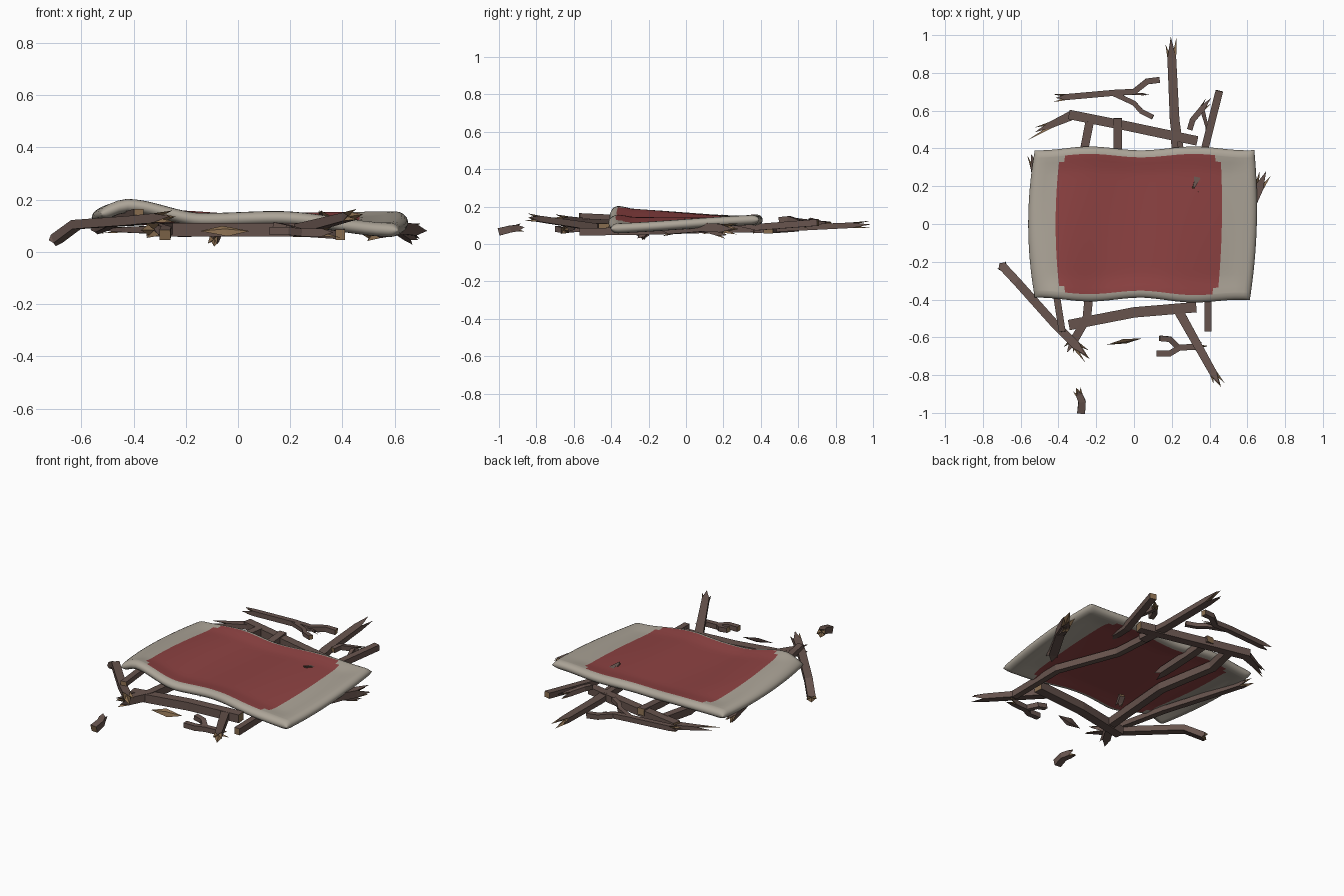
import bpy, bmesh, math, random
from mathutils import Vector

if "Cube" in bpy.data.objects:
    bpy.data.objects.remove(bpy.data.objects["Cube"])

random.seed(4)


def mat(name, col):
    m = bpy.data.materials.new(name)
    m.diffuse_color = (*col, 1)
    m.use_nodes = True
    m.node_tree.nodes["Principled BSDF"].inputs["Base Color"].default_value = m.diffuse_color
    return m


BEIGE = mat("beige cloth", (0.41, 0.37, 0.31))
RED = mat("red cloth", (0.27, 0.055, 0.055))
BARK = mat("brown bark", (0.135, 0.088, 0.075))
WOOD = mat("tan broken wood", (0.25, 0.155, 0.08))


def make(name, bm, mats):
    bmesh.ops.recalc_face_normals(bm, faces=bm.faces)
    me = bpy.data.meshes.new(name)
    bm.to_mesh(me)
    bm.free()
    for m in mats:
        me.materials.append(m)
    ob = bpy.data.objects.new(name, me)
    bpy.context.collection.objects.link(ob)
    return ob


def smooth(t):
    t = min(max(t, 0), 1)
    return t * t * (3 - 2 * t)


def curve(pts, x):
    """Smooth interpolation through (x, value) pairs."""
    for (a, p), (b, q) in zip(pts, pts[1:]):
        if x <= b:
            return p + (q - p) * smooth((x - a) / (b - a))
    return pts[-1][1]


# ---- Cushion: draped padded sheet, thick rolled rim, red panel on both faces
FRONT = [(-.57, .145), (-.45, .178), (-.14, .122), (.15, .13), (.64, .082)]
BACK = [(-.57, .12), (-.25, .132), (0, .12), (.25, .125), (.65, .13)]
HX, HY, CX = .605, .40, .045
RX0, RX1, RY = -.415, .465, .362


def lines(lo, hi, r0, r1, n):
    rim = [0, .004, .012, .024, .04]
    out = [lo + d for d in rim] + [hi - d for d in rim]
    for a, b, k in ((lo + .04, r0, 3), (r0, r1, n), (r1, hi - .04, 3)):
        if b - a > .002:
            k = max(1, k if b - a > .06 else 1)
            out += [a + (b - a) * i / k for i in range(k + 1)]
    out.sort()
    return [v for i, v in enumerate(out) if i == 0 or v - out[i - 1] > .0015]


xs = lines(CX - HX, CX + HX, RX0, RX1, 30)
ys = lines(-HY, HY, -RY, RY, 22)


def cloth_point(x, y, side):
    d = [min(1, e / .04) for e in (HX - abs(x - CX), HY - abs(y))]
    t = .027
    for e in d:
        t *= math.sqrt(max(0, 1 - (1 - e) ** 2))
    inset = min(HX - abs(x - CX), HY - abs(y))
    t *= 1 - .45 * smooth((inset - .03) / .1)
    k = smooth((y + HY) / (2 * HY)) * .4 + (y + HY) / (2 * HY) * .6
    z = curve(FRONT, x) * (1 - k) + curve(BACK, x) * k
    v, u = y / HY, (x - CX) / HX
    px = x + (.035 * v * v * (-min(u, 0)) - .025 * v * v * max(u, 0)) + .012 * v * max(u, 0)
    py = y + v * .01 * math.cos(11 * (x + .25)) - .012 * max(u, 0) * (1 - v) / 2
    return Vector((px, py, z + side * t))


bm = bmesh.new()
grid = {}
for side in (1, -1):
    for i, x in enumerate(xs):
        for j, y in enumerate(ys):
            rim = i in (0, len(xs) - 1) or j in (0, len(ys) - 1)
            if rim and side == -1:
                grid[side, i, j] = grid[1, i, j]
            else:
                grid[side, i, j] = bm.verts.new(cloth_point(x, y, side))
for side in (1, -1):
    for i in range(len(xs) - 1):
        for j in range(len(ys) - 1):
            q = [grid[side, a, b] for a, b in ((i, j), (i + 1, j), (i + 1, j + 1), (i, j + 1))]
            if bm.faces.get(q):
                continue
            f = bm.faces.new(q)
            x, y = (xs[i] + xs[i + 1]) / 2, (ys[j] + ys[j + 1]) / 2
            gx, gy = min(x - RX0, RX1 - x), RY - abs(y)
            f.material_index = int(gx > 0 and gy > 0 and gx + gy > .04)
            f.smooth = True
make("cushion", bm, [BEIGE, RED])


# ---- Sticks: square-section bent bars, ends cut square (tan) or splintered
def spikes(bm, ring, axis, length):
    c = sum((v.co for v in ring), Vector()) / 4
    for k in range(4):
        a, b = ring[k].co, ring[(k + 1) % 4].co
        tip = (a + b) / 2 * 1.3 - c * .3 + axis * length * random.uniform(.55, 1.1)
        vs = [bm.verts.new(p) for p in (a, b, c, tip)]
        for idx, m in (((0, 1, 3), 0), ((1, 2, 3), 1), ((2, 0, 3), 1), ((0, 2, 1), 1)):
            bm.faces.new([vs[n] for n in idx]).material_index = m


def add_bar(bm, pts, w, h, start=0, end=0, taper=1):
    pts = [Vector(p) for p in pts]
    rings = []
    for i, p in enumerate(pts):
        d = (pts[min(i + 1, len(pts) - 1)] - pts[max(i - 1, 0)]).normalized()
        s = d.cross(Vector((0, 0, 1))).normalized()
        u = s.cross(d)
        k = (1 + (taper - 1) * i / (len(pts) - 1)) / 2
        rings.append([bm.verts.new(p + s * w * k * a + u * h * k * b)
                      for a, b in ((-1, -1), (1, -1), (1, 1), (-1, 1))])
    for r, q in zip(rings, rings[1:]):
        for k in range(4):
            bm.faces.new((r[k], r[(k + 1) % 4], q[(k + 1) % 4], q[k]))
    for ring, axis, ln in ((rings[0], pts[0] - pts[1], start), (rings[-1], pts[-1] - pts[-2], end)):
        bm.faces.new(ring).material_index = 1
        if ln:
            spikes(bm, ring, axis.normalized(), ln)


def stick(name, *bars):
    bm = bmesh.new()
    for pts, w, h, *rest in bars:
        add_bar(bm, pts, w, h, *rest)
    make(name, bm, [BARK, WOOD])


# long sticks running under the cushion
stick("under_stick_right", ([(.21, .48, .085), (.24, .15, .08), (.39, -.2, .07), (.392, -.57, .065)], .036, .04))
stick("under_stick_middle", ([(-.235, .54, .09), (-.27, .36, .085), (-.2, 0, .08), (-.25, -.5, .09), (-.32, -.62, .085)],
                             .045, .045, 0, .09))
stick("under_stick_left", ([(-.38, -.57, .15), (-.43, -.25, .135), (-.53, .3, .09)], .036, .03, 0, .07))
stick("under_stick_back", ([(-.085, .56, .1), (-.085, .38, .085), (-.09, .15, .08)], .045, .04, 0, .07))

# planks along the front and back
stick("front_plank", ([(-.345, -.535, .085), (0, -.468, .085), (.33, -.44, .085)], .055, .05))
stick("back_plank", ([(.335, .44, .08), (-.02, .515, .085), (-.345, .58, .09)], .05, .045))
stick("back_plank_tail", ([(-.33, .575, .085), (-.44, .525, .085)], .05, .03, 0, .14, .7))

# broken poles sticking out
stick("back_pole", ([(.24, .36, .075), (.215, .55, .085), (.2, .88, .1)], .055, .035, 0, .11, .85))
stick("back_right_pole", ([(.452, .705, .115), (.37, .38, .09), (.335, .25, .12)], .04, .035, 0, .08))
stick("front_right_pole", ([(.23, -.45, .085), (.42, -.79, .135)], .05, .04, 0, .08, .8))
stick("front_left_pole", ([(-.695, -.225, .05), (-.62, -.305, .105), (-.41, -.54, .12), (-.31, -.64, .13)],
                          .045, .035, .02, .1))
stick("right_stub", ([(.52, -.08, .075), (.62, .1, .09), (.66, .19, .085)], .05, .045, .05, .11),
      ([(.62, .1, .08), (.65, .17, .06)], .03, .03, 0, .08))

# forked twigs
stick("back_forked_twig", ([(-.36, .672, .12), (-.1, .695, .115), (0, .70, .11), (.07, .755, .105), (.135, .763, .1)],
                           .032, .03, .08),
      ([(-.12, .695, .115), (0, .64, .12), (.04, .595, .125), (.1, .565, .13)], .026, .024),
      ([(-.05, .695, .115), (.03, .688, .105)], .018, .018, 0, .05, .6))
stick("back_small_twig", ([(.295, .5, .13), (.31, .55, .135), (.36, .61, .115)], .03, .028, 0, .08),
      ([(.36, .61, .115), (.385, .52, .1)], .024, .024, 0, .03, .7))
stick("front_forked_twig", ([(.12, -.685, .08), (.19, -.685, .08), (.24, -.655, .075), (.32, -.65, .075)],
                            .032, .03, 0, .07),
      ([(.235, -.655, .075), (.19, -.61, .09), (.135, -.605, .1)], .03, .028))
stick("loose_chip", ([(-.28, -1.0, .065), (-.275, -.94, .08), (-.29, -.905, .085)], .042, .04, 0, .04, .85))

# flat pointed splinter
bm = bmesh.new()
ring = [bm.verts.new(p) for p in ((-.145, -.64, .08), (-.04, -.632, .06), (.045, -.605, .08), (-.06, -.61, .1))]
peak, base = bm.verts.new((-.05, -.625, .088)), bm.verts.new((-.05, -.617, .072))
for k in range(4):
    bm.faces.new((ring[k], ring[(k + 1) % 4], peak)).material_index = 1
    bm.faces.new((ring[(k + 1) % 4], ring[k], base))
make("loose_splinter", bm, [BARK, WOOD])

# bark flake lying beside the left pole and the tip poking through the cloth
stick("low_splinter", ([(-.08, -.2, .075), (-.09, -.23, .05)], .03, .03, 0, .035))
stick("poking_tip", ([(.33, .24, .12), (.315, .2, .148)], .014, .014, 0, .012, .6))
